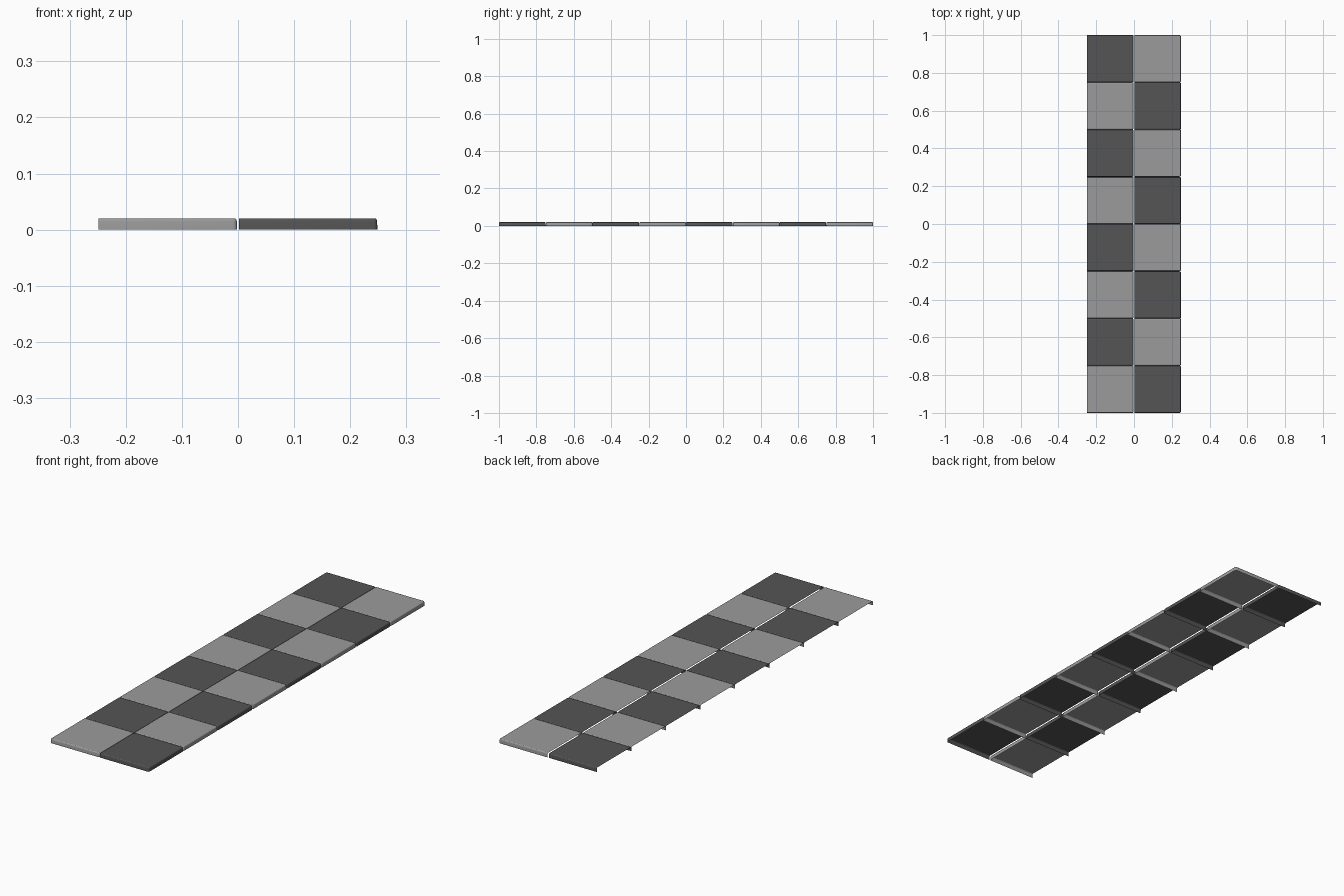
import bpy, bmesh, math

if "Cube" in bpy.data.objects:
    bpy.data.objects.remove(bpy.data.objects["Cube"])

PITCH, HEIGHT, BEVEL = 0.25, 0.02, 0.005
ROWS, WIDTH = 8, 0.247


def material(name, v):
    m = bpy.data.materials.new(name)
    m.diffuse_color = (v, v, v, 1)
    m.use_nodes = True
    m.node_tree.nodes["Principled BSDF"].inputs["Base Color"].default_value = m.diffuse_color
    return m


light = material("light_stone", 0.33)
dark = material("dark_stone", 0.09)


def ring(bm, inset, z):
    # open outline: front edge, rounded corners, right edge, back edge
    xr, h, r = WIDTH - inset, PITCH / 2 - inset, 0.007 - inset
    pts = [(0, -h)]
    for cy, start in ((-h + r, -90), (h - r, 0)):
        for i in range(4):
            a = math.radians(start + 30 * i)
            pts.append((xr - r + r * math.cos(a), cy + r * math.sin(a)))
    pts.append((0, h))
    return [bm.verts.new((x, y, z)) for x, y in pts]


def tile_mesh(name, mat):
    # hollow tile shell, open underneath and on its left side
    bm = bmesh.new()
    rings = [ring(bm, 0, 0), ring(bm, 0.0006, HEIGHT - BEVEL)]
    for i in (1, 2, 3):
        a = math.radians(30 * i)
        rings.append(ring(bm, 0.0006 + (BEVEL - 0.0006) * (1 - math.cos(a)),
                          HEIGHT - BEVEL + BEVEL * math.sin(a)))
    for lo, hi in zip(rings, rings[1:]):
        for i in range(len(lo) - 1):
            bm.faces.new((lo[i], lo[i + 1], hi[i + 1], hi[i]))
    bm.faces.new(rings[-1])
    for f in bm.faces:
        f.smooth = len(f.verts) == 4
    me = bpy.data.meshes.new(name)
    bm.to_mesh(me)
    bm.free()
    me.materials.append(mat)
    return me


meshes = [tile_mesh("light_tile", light), tile_mesh("dark_tile", dark)]

# checkerboard strip, two tiles wide
x0 = -(PITCH + WIDTH) / 2
for row in range(ROWS):
    for col in range(2):
        me = meshes[(row + col) % 2]
        ob = bpy.data.objects.new(f"{me.name}_{row}_{col}", me)
        ob.location = (x0 + col * PITCH, -1 + PITCH * (row + 0.5), 0)
        bpy.context.collection.objects.link(ob)
